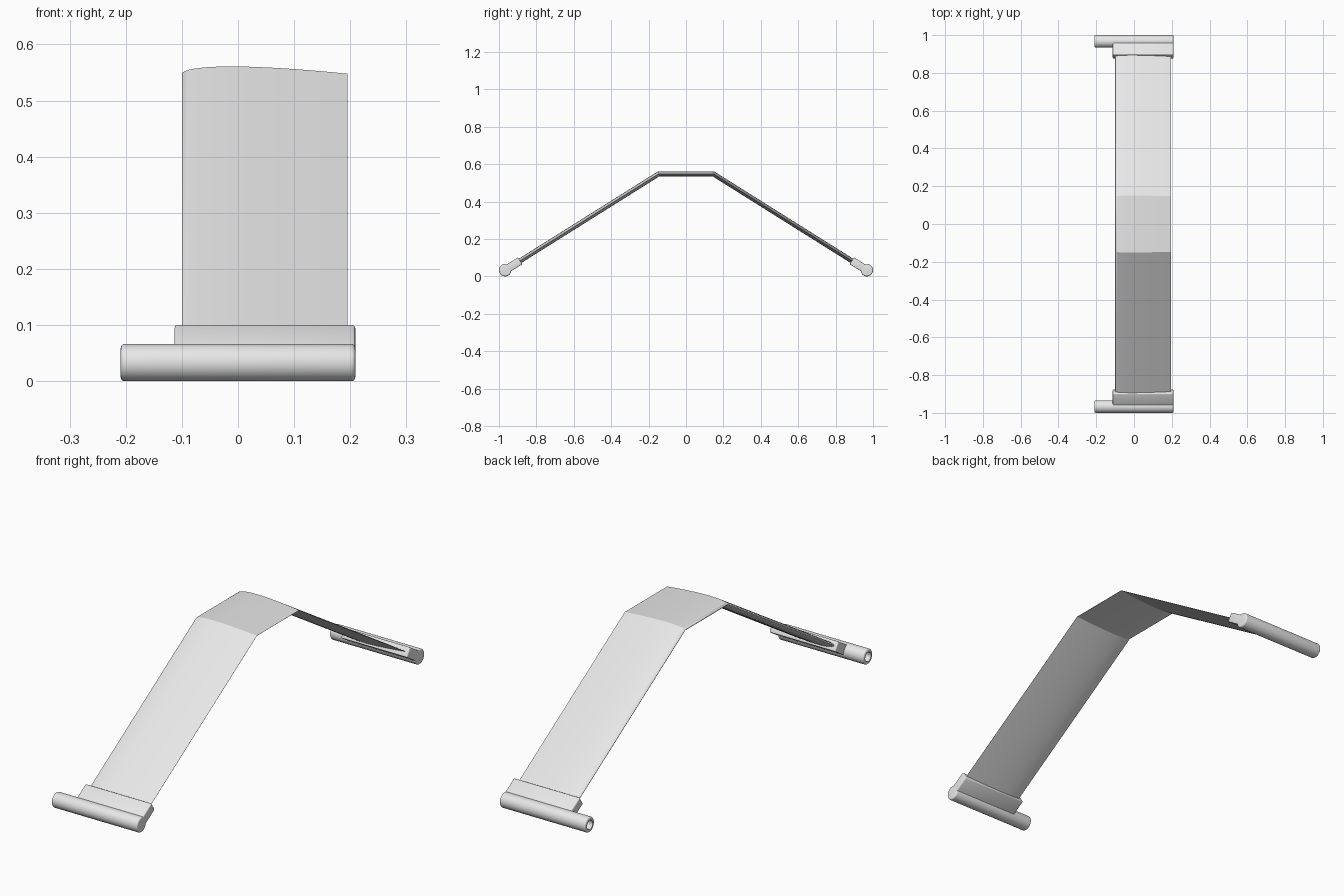
import bpy
import bmesh
import math
from mathutils import Matrix, Vector

cube = bpy.data.objects.get("Cube")
if cube:
    bpy.data.objects.remove(cube, do_unlink=True)

# Single plain grey
grey = bpy.data.materials.new("light_grey")
grey.use_nodes = True
grey.diffuse_color = (0.8, 0.8, 0.8, 1)
grey.node_tree.nodes["Principled BSDF"].inputs["Base Color"].default_value = (0.8, 0.8, 0.8, 1)

TUBE = Vector((0, 0.967, 0.033))     # tube axis at the back end
BEND = Vector((0, 0.147, 0.5475))    # where the leg meets the flat top
SLOPE = math.atan2(BEND.z - TUBE.z, TUBE.y - BEND.y)


def finish(name, bm, mirror=True):
    bmesh.ops.recalc_face_normals(bm, faces=bm.faces[:])
    mesh = bpy.data.meshes.new(name)
    bm.to_mesh(mesh)
    bm.free()
    mesh.materials.append(grey)
    obj = bpy.data.objects.new(name, mesh)
    bpy.context.collection.objects.link(obj)
    bpy.ops.object.select_all(action='DESELECT')
    obj.select_set(True)
    bpy.context.view_layer.objects.active = obj
    bpy.ops.object.shade_smooth_by_angle(angle=math.radians(30))
    if mirror:
        mod = obj.modifiers.new("front_and_back", 'MIRROR')
        mod.use_axis = (False, True, False)
        mod.use_mirror_merge = False
    return obj


def airfoil(steps=24, lead=-0.10, chord=0.295, thick=0.09):
    """Closed (x, height) outline with a round nose and a thin tail."""
    upper = []
    for i in range(steps + 1):
        t = (1 - math.cos(math.pi * i / steps)) / 2
        h = 5 * thick * (0.2969 * t ** 0.5 - 0.126 * t - 0.3516 * t ** 2
                         + 0.2843 * t ** 3 - 0.1015 * t ** 4)
        upper.append((lead + chord * t, chord * h))
    return upper + [(x, -h) for x, h in reversed(upper[1:])]


# Bent airfoil strut: sections at both feet and at both mitred bends
bm = bmesh.new()
foot = TUBE.lerp(BEND, 0.05)
stations = [(-foot.y, foot.z, -SLOPE, 1), (-BEND.y, BEND.z, -SLOPE / 2, math.cos(SLOPE / 2)),
            (BEND.y, BEND.z, SLOPE / 2, math.cos(SLOPE / 2)), (foot.y, foot.z, SLOPE, 1)]
rings = []
for y, z, lean, squash in stations:
    rings.append([bm.verts.new((x, y + h / squash * math.sin(lean), z + h / squash * math.cos(lean)))
                  for x, h in airfoil()])
for a, b in zip(rings, rings[1:]):
    for i in range(len(a)):
        j = (i + 1) % len(a)
        bm.faces.new((a[i], a[j], b[j], b[i]))
bm.faces.new(rings[0])
bm.faces.new(rings[-1])
finish("airfoil_strut", bm, mirror=False)

# Pivot tubes: lathed profile with rounded ends and a bore in the right end
R, BORE, ROUND, HALF = 0.033, 0.02, 0.007, 0.209
corner = [(ROUND * math.sin(a), ROUND * math.cos(a))
          for a in (math.radians(d) for d in range(0, 91, 18))]
profile = [(HALF, 0)]
profile += [(HALF - ROUND + c, R - ROUND + s) for s, c in corner]
profile += [(-HALF + ROUND - s, R - ROUND + c) for s, c in corner]
profile += [(-HALF, BORE), (0.0, BORE), (0.0, 0)]
bm = bmesh.new()
verts = [bm.verts.new((x, TUBE.y, TUBE.z + r)) for x, r in profile]
edges = [bm.edges.new(pair) for pair in zip(verts, verts[1:])]
bmesh.ops.spin(bm, geom=verts + edges, cent=TUBE, axis=(1, 0, 0),
               angle=math.tau, steps=40, use_duplicate=False)
bmesh.ops.remove_doubles(bm, verts=bm.verts[:], dist=1e-5)
finish("pivot_tubes", bm)

# Socket blocks: softened boxes leaning along the legs
LEFT, RIGHT, LENGTH, THICK = 0.209, -0.113, 0.095, 0.043
bm = bmesh.new()
place = (Matrix.Translation(TUBE) @ Matrix.Rotation(-SLOPE, 4, 'X')
         @ Matrix.Translation(((LEFT + RIGHT) / 2, -LENGTH / 2, 0))
         @ Matrix.Diagonal((LEFT - RIGHT, LENGTH, THICK, 1)))
bmesh.ops.create_cube(bm, size=1, matrix=place)
bmesh.ops.bevel(bm, geom=bm.edges[:], offset=0.005, segments=3, profile=0.5, affect='EDGES')
finish("socket_blocks", bm)
